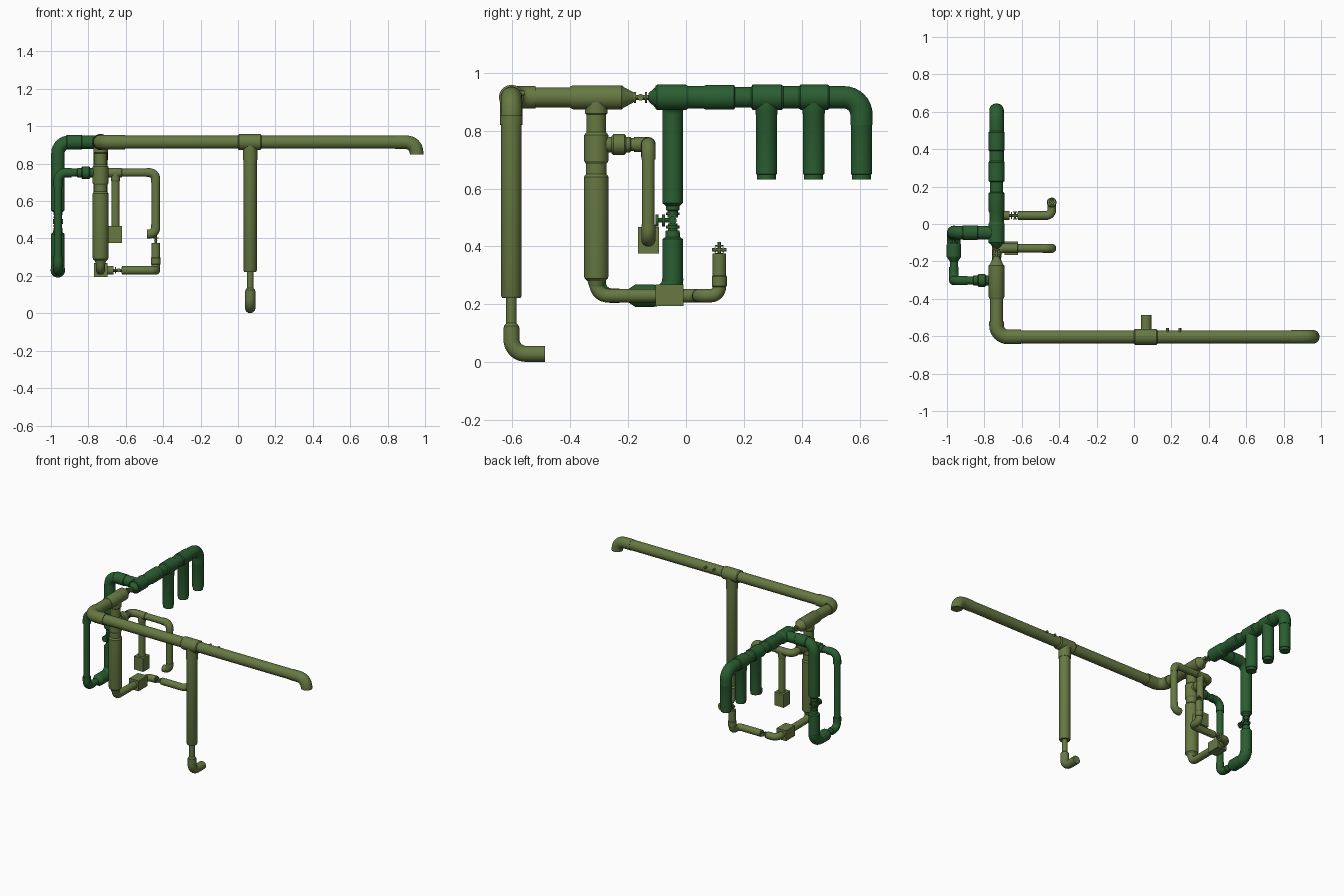
import bpy, bmesh, math
from mathutils import Vector

if "Cube" in bpy.data.objects:
    bpy.data.objects.remove(bpy.data.objects["Cube"])

SIDES = 24
AX = {'x': Vector((1, 0, 0)), 'y': Vector((0, 1, 0)), 'z': Vector((0, 0, 1))}


def material(name, col):
    m = bpy.data.materials.new(name)
    m.diffuse_color = (*col, 1)
    m.use_nodes = True
    m.node_tree.nodes["Principled BSDF"].inputs["Base Color"].default_value = m.diffuse_color
    return m


OLIVE = material("olive_paint", (0.135, 0.19, 0.055))
GREEN = material("green_paint", (0.023, 0.11, 0.03))


def skin(name, rings, mat, sides=SIDES):
    """Skin rings of (centre, tangent, radius) into a closed tube."""
    bm = bmesh.new()
    t0 = rings[0][1]
    u = t0.orthogonal().normalized()
    loops, prev = [], t0
    for c, t, r in rings:
        u = prev.rotation_difference(t) @ u
        prev = t
        v = t.cross(u)
        loops.append([bm.verts.new(c + r * (math.cos(a) * u + math.sin(a) * v))
                      for a in (2 * math.pi * (i + 0.5) / sides for i in range(sides))])
    for a, b in zip(loops, loops[1:]):
        for i in range(sides):
            j = (i + 1) % sides
            bm.faces.new((a[i], a[j], b[j], b[i]))
    bm.faces.new(loops[0][::-1])
    bm.faces.new(loops[-1])
    me = bpy.data.meshes.new(name)
    bm.to_mesh(me)
    bm.free()
    me.materials.append(mat)
    ob = bpy.data.objects.new(name, me)
    bpy.context.collection.objects.link(ob)
    return ob


def pipe(name, pts, r, bend, mat):
    """Round pipe through the points, each corner a smooth bend."""
    p = [Vector(q) for q in pts]
    rings = [(p[0], (p[1] - p[0]).normalized(), r)]
    for a, b, c in zip(p, p[1:], p[2:]):
        d, e = (b - a).normalized(), (c - b).normalized()
        o = b - d * bend + e * bend
        for i in range(9):
            k = math.pi / 2 * i / 8
            rings.append((o - e * bend * math.cos(k) + d * bend * math.sin(k),
                          d * math.cos(k) + e * math.sin(k), r))
    rings.append((p[-1], (p[-1] - p[-2]).normalized(), r))
    return skin(name, rings, mat)


def turned(name, axis, at, profile, mat, sides=SIDES):
    """Turned part: profile of (coordinate along axis, radius)."""
    d = AX[axis]
    at = Vector(at)
    base = at - d * at.dot(d)
    return skin(name, [(base + d * t, d, r) for t, r in profile], mat, sides)


def sleeve(name, axis, at, a, b, r, mat, ch=0.006):
    """Socket fitting with chamfered rims."""
    turned(name, axis, at, [(a, r - ch), (a + ch, r), (b - ch, r), (b, r - ch)], mat)


def box(name, lo, hi, mat):
    bm = bmesh.new()
    bmesh.ops.create_cube(bm, size=1)
    for v in bm.verts:
        v.co = Vector([(l + h) / 2 + c * (h - l) for l, h, c in zip(lo, hi, v.co)])
    me = bpy.data.meshes.new(name)
    bm.to_mesh(me)
    bm.free()
    me.materials.append(mat)
    bpy.context.collection.objects.link(bpy.data.objects.new(name, me))


def valve(name, axis, at, s, mat, wing):
    """Small inline valve: bore, two flanges, cross stem with end knobs."""
    c = Vector(at)
    t = c.dot(AX[axis])
    turned(name + "_body", axis, at, [(t - 2 * s, .45 * s), (t + 2 * s, .45 * s)], mat, 12)
    for k in (-1, 1):
        turned(name + "_flange", axis, at,
               [(t + k * s - .2 * s, s), (t + k * s + .2 * s, s)], mat, 12)
    w = c.dot(AX[wing])
    turned(name + "_stem", wing, at, [(w - 1.1 * s, .3 * s), (w + 1.1 * s, .3 * s)], mat, 12)
    for k in (-1, 1):
        turned(name + "_knob", wing, at, [(w + k * s - .15 * s, .6 * s), (w + k * s + .15 * s, .6 * s)], mat, 12)


X, Z, YM = -0.735, 0.915, -0.603      # header line, height, front main line

# long olive main across the front, turning back along the left side
pipe("main_pipe", [(0.955, YM, 0.86), (0.955, YM, Z), (X, YM, Z), (X, -0.23, Z)], 0.035, 0.05, OLIVE)
pipe("main_end_elbow", [(0.955, YM, 0.85), (0.955, YM, Z), (0.84, YM, Z)], 0.037, 0.06, OLIVE)
pipe("main_corner_elbow", [(-0.605, YM, Z), (X, YM, Z), (X, -0.52, Z)], 0.0395, 0.06, OLIVE)
sleeve("main_tee", 'x', (0, YM, Z), 0.0, 0.125, 0.043, OLIVE)
for nx in (0.18, 0.245):
    turned("main_nub", 'y', (nx, 0, Z + 0.015), [(YM, 0.008), (-0.557, 0.008)], OLIVE, 12)

# drain drop below the main tee
turned("drop_pipe", 'z', (0.065, YM, 0),
       [(0.12, .018), (.222, .018), (.222, .032), (.23, .036), (.82, .036), (.82, .039), (.9, .039)], OLIVE)
pipe("drop_foot", [(0.065, YM, 0.12), (0.065, YM, 0.029), (0.065, -0.487, 0.029)], 0.028, 0.05, OLIVE)
turned("drop_foot_collar", 'z', (0.065, YM, 0), [(.085, .028), (.125, .026), (.135, .018)], OLIVE)

# left header: olive tee, reducer, valve, then green manifold
turned("header_tee", 'y', (X, 0, Z),
       [(-.4, .037), (-.39, .042), (-.222, .042), (-.215, .036), (-.175, .014)], OLIVE)
valve("header_valve", 'y', (X, -0.157, Z), 0.019, OLIVE, 'x')
turned("manifold_header", 'y', (X, 0, Z),
       [(-.13, .014), (-.105, .036), (-.105, .04), (-.1, .044), (0, .044), (.008, .039), (.06, .039),
        (.07, .043), (.165, .043), (.17, .036), (.225, .036), (.23, .044), (.33, .044), (.336, .039),
        (.39, .039), (.396, .044), (.49, .044), (.496, .039), (.53, .039)], GREEN)
pipe("manifold_end_elbow", [(X, 0.52, Z), (X, 0.606, Z), (X, 0.606, 0.82)], 0.039, 0.06, GREEN)
for i, y in enumerate((0.278, 0.441, 0.606)):
    turned("manifold_drop", 'z', (X, y, 0),
           [(.632, .033), (.648, .033), (.65, .037), (.855, .037), (.86, .039), (.9, .039)][:6 if i < 2 else 5],
           GREEN)

# green loop on the far left: over, down through a valve, back and up again
GX, GY = -0.963, -0.046
pipe("loop_top_elbow", [(X, GY, Z), (GX, GY, Z), (GX, GY, 0.8)], 0.036, 0.06, GREEN)
sleeve("loop_top_socket", 'x', (0, GY, Z), -0.92, -0.83, 0.039, GREEN)
turned("loop_upper_pipe", 'z', (GX, GY, 0),
       [(.5, .018), (.523, .018), (.526, .024), (.54, .024), (.55, .036), (.85, .036)], GREEN)
valve("loop_valve", 'z', (GX, GY, 0.49), 0.023, GREEN, 'x')
turned("loop_valve_arm", 'y', (GX, 0, 0.49), [(-.1, .008), (GY, .008)], GREEN, 12)
for y in (-0.1, -0.078):
    turned("loop_valve_disc", 'y', (GX, 0, 0.49), [(y - .005, .021), (y + .005, .021)], GREEN, 12)
turned("loop_lower_pipe", 'z', (GX, GY, 0),
       [(.27, .036), (.425, .036), (.432, .026), (.455, .024), (.455, .016), (.48, .016)], GREEN)
pipe("loop_bottom_elbow", [(GX, GY, 0.29), (GX, GY, 0.23), (GX, -0.15, 0.23)], 0.037, 0.055, GREEN)
turned("loop_reducer", 'y', (GX, 0, 0.23), [(-.2, .022), (-.18, .036), (-.175, .039), (-.11, .039), (-.105, .036)], GREEN)
CY = -0.31
pipe("loop_return_pipe", [(GX, -0.17, 0.23), (GX, CY + .008, 0.23), (GX, CY + .008, 0.752), (X, CY + .008, 0.752)],
     0.022, 0.045, GREEN)
for i, z in enumerate((0.23, 0.752)):
    s = 1 if i == 0 else -1
    far = (GX, -0.23, z) if i == 0 else (-0.89, CY + .008, z)
    pipe("loop_return_elbow", [(GX, CY + .008, z + s * .075), (GX, CY + .008, z), far], 0.0255, 0.045, GREEN)
sleeve("loop_union", 'x', (0, CY + .008, 0.752), -0.838, -0.79, 0.034, GREEN)
sleeve("loop_union_tail", 'x', (0, CY + .008, 0.752), -0.86, -0.765, 0.026, GREEN, 0.003)

# olive filter column
turned("filter_column", 'z', (X, CY, 0),
       [(.26, .024), (.28, .03), (.29, .041), (.3, .043), (.64, .043), (.65, .036), (.685, .036), (.695, .042),
        (.785, .042), (.795, .034), (.855, .034), (.86, .039), (.9, .039)], OLIVE)

# lower olive branch: back, across, then up to a valve
LY, BX, LZ = 0.045, -0.44, 0.23
pipe("lower_branch", [(X, CY, 0.29), (X, CY, LZ), (X, LY, LZ), (-0.665, LY, LZ)], 0.024, 0.04, OLIVE)
box("lower_block", (X - .036, -0.105, .195), (X + .036, -0.008, .268), OLIVE)
valve("lower_valve", 'x', (-0.637, LY, LZ), 0.018, OLIVE, 'y')
pipe("lower_branch_end", [(-0.62, LY, LZ), (BX, LY, LZ), (BX, 0.115, LZ), (BX, 0.115, 0.375)], 0.0235, 0.03, OLIVE)
sleeve("lower_riser_socket", 'z', (BX, 0.115, 0), 0.26, 0.3, 0.026, OLIVE, 0.003)
valve("lower_riser_valve", 'z', (BX, 0.115, 0.388), 0.014, OLIVE, 'y')
turned("lower_riser_wing", 'y', (BX, 0, 0.388), [(.09, .006), (.14, .006)], OLIVE, 12)

# upper olive branch: union, across, dropper with block, hooked outlet
UY, UZ = -0.13, 0.752
sleeve("upper_union", 'y', (X, 0, UZ), -0.257, -0.207, 0.036, OLIVE)
sleeve("upper_union_tail", 'y', (X, 0, UZ), -0.28, -0.19, 0.027, OLIVE, 0.003)
pipe("upper_branch", [(X, CY, UZ), (X, UY, UZ), (BX, UY, UZ), (BX, UY, 0.424), (-0.485, UY, 0.424)],
     0.022, 0.035, OLIVE)
pipe("upper_start_elbow", [(X, -0.18, UZ), (X, UY, UZ), (-0.68, UY, UZ)], 0.0255, 0.035, OLIVE)
pipe("upper_end_elbow", [(-0.49, UY, UZ), (BX, UY, UZ), (BX, UY, 0.70)], 0.0245, 0.035, OLIVE)
pipe("outlet_elbow", [(BX, UY, 0.475), (BX, UY, 0.424), (-0.487, UY, 0.424)], 0.0245, 0.035, OLIVE)
sleeve("upper_tee", 'x', (0, UY, UZ), -0.69, -0.62, 0.025, OLIVE, 0.003)
turned("dropper", 'z', (-0.655, UY, 0), [(.46, .022), (.705, .022), (.71, .025), (.75, .025)], OLIVE)
box("dropper_block", (-0.692, UY - .036, .375), (-0.62, UY + .036, .468), OLIVE)

# smooth shading with sharp edges kept
for ob in bpy.data.objects:
    ob.select_set(True)
    bpy.context.view_layer.objects.active = ob
bpy.ops.object.shade_smooth_by_angle(angle=math.radians(30))
